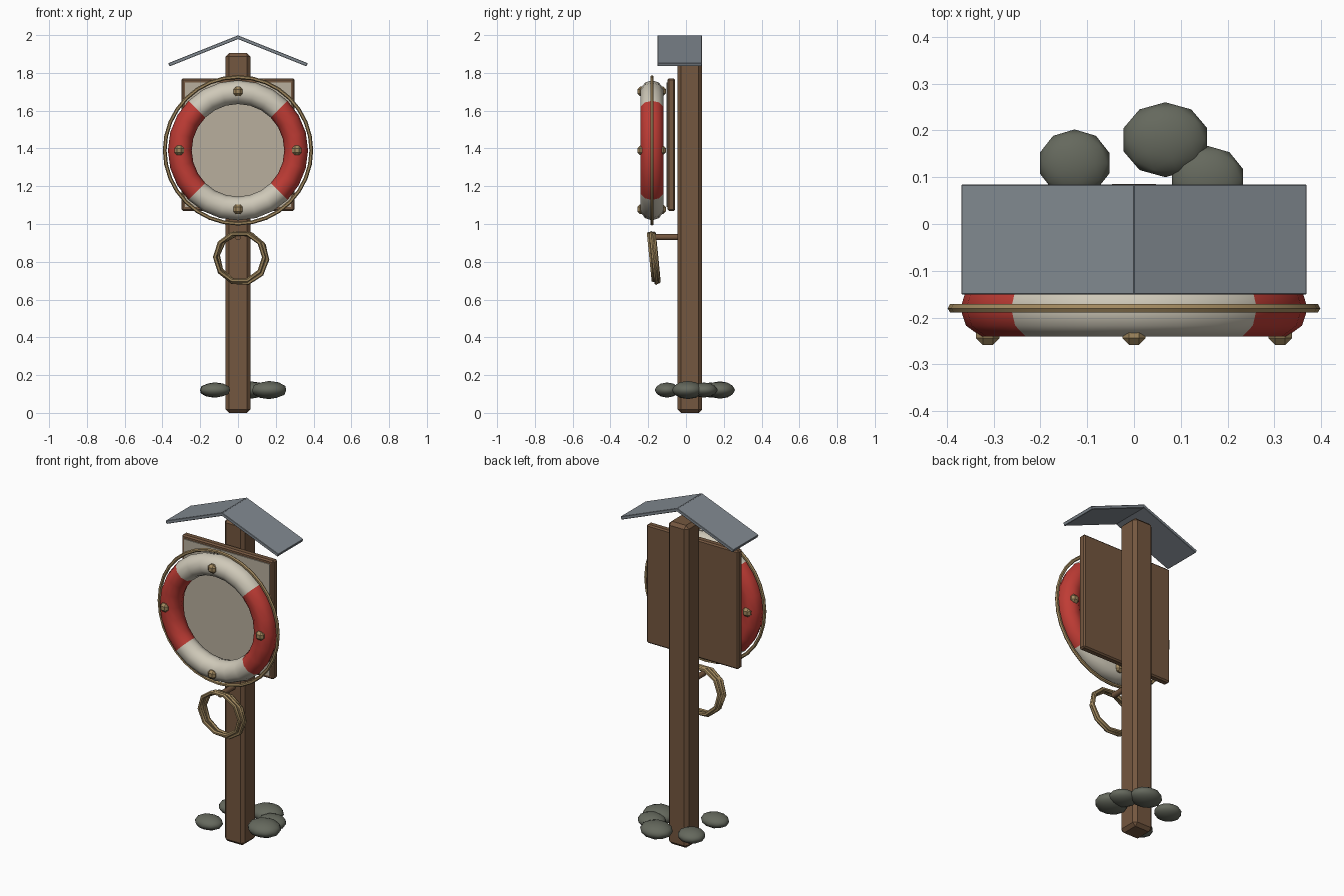
import bpy, math

if "Cube" in bpy.data.objects:
    bpy.data.objects.remove(bpy.data.objects["Cube"])


def material(name, rgb):
    m = bpy.data.materials.new(name)
    m.diffuse_color = (*rgb, 1)
    m.use_nodes = True
    m.node_tree.nodes["Principled BSDF"].inputs["Base Color"].default_value = m.diffuse_color
    return m


WOOD = material("brown wood", (0.175, 0.095, 0.05))
PANEL = material("pale panel", (0.48, 0.43, 0.34))
CREAM = material("cream white", (0.62, 0.58, 0.48))
RED = material("rescue red", (0.52, 0.045, 0.035))
ROPE = material("tan rope", (0.36, 0.25, 0.115))
SLATE = material("slate roof", (0.22, 0.25, 0.28))
STONE = material("grey stone", (0.13, 0.14, 0.11))


def finish(name, mat, smooth=False):
    o = bpy.context.object
    o.name = name
    o.data.materials.append(mat)
    if smooth:
        bpy.ops.object.shade_smooth_by_angle(angle=math.radians(50))
    return o


def box(name, mat, loc, size, bevel=0.0, tilt=0.0):
    bpy.ops.mesh.primitive_cube_add(size=1, location=loc, rotation=(0, tilt, 0))
    o = bpy.context.object
    o.scale = size
    bpy.ops.object.transform_apply(location=False, rotation=False, scale=True)
    if bevel:
        b = o.modifiers.new("bevel", 'BEVEL')
        b.width = bevel
        b.segments = 1
    return finish(name, mat)


def torus(name, mat, loc, major, minor, segs, sides, tilt=0.0, turn=0.0):
    bpy.ops.mesh.primitive_torus_add(
        location=loc, rotation=(math.pi / 2 + tilt, turn, 0),
        major_radius=major, minor_radius=minor,
        major_segments=segs, minor_segments=sides)
    return finish(name, mat, True)


# Post
box("post", WOOD, (0, 0.02, 0.952), (0.13, 0.13, 1.904), 0.018)

# Pitched roof: two tilted slabs meeting at the ridge
for side, label in ((-1, "left"), (1, "right")):
    box("roof_" + label, SLATE, (side * 0.18, -0.033, 1.917),
        (0.40, 0.235, 0.018), 0.002, side * math.radians(21.7))

# Backboard with a pale inset panel
box("backboard", WOOD, (0, -0.078, 1.42), (0.60, 0.042, 0.70), 0.008)
box("backboard_panel", PANEL, (0, -0.100, 1.42), (0.56, 0.008, 0.66))

# Life ring, red on the left and right quarters
RING = (0, -0.18, 1.39)
ring = torus("life_ring", CREAM, RING, 0.308, 0.063, 24, 10)
ring.data.materials.append(RED)
for p in ring.data.polygons:
    p.material_index = 1 if abs(p.center.x) > abs(p.center.y) else 0

# Grab rope around the ring, and its four ties
torus("grab_rope", ROPE, RING, 0.388, 0.010, 32, 6)
for i in range(4):
    a = i * math.pi / 2
    box("rope_tie", ROPE,
        (0.312 * math.cos(a), -0.182, 1.39 + 0.312 * math.sin(a)),
        (0.05, 0.152, 0.05), 0.014)

# Peg and the hanging rope coil
bpy.ops.mesh.primitive_cylinder_add(vertices=8, radius=0.016, depth=0.14,
                                    location=(0, -0.10, 0.93),
                                    rotation=(math.pi / 2, 0, 0))
finish("coil_peg", WOOD, True)
for i, (x, z, r) in enumerate(((0.008, 0.825, 0.130),
                               (0.018, 0.820, 0.137),
                               (0.024, 0.822, 0.131))):
    torus("rope_coil", ROPE, (x, -0.185 + i * 0.014, z), r, 0.011, 10, 6,
          0.1, i * 0.05)

# Stones around the foot: x, y, then the three radii
for x, y, rx, ry, rz in ((-0.127, 0.130, 0.078, 0.072, 0.040),
                         (0.067, 0.180, 0.094, 0.080, 0.046),
                         (0.157, 0.095, 0.080, 0.072, 0.040),
                         (0.165, 0.010, 0.095, 0.085, 0.048),
                         (-0.120, -0.100, 0.082, 0.066, 0.040)):
    bpy.ops.mesh.primitive_ico_sphere_add(subdivisions=2, radius=1,
                                          location=(x, y, 0.121))
    bpy.context.object.scale = (rx, ry, rz)
    finish("stone", STONE, True)
